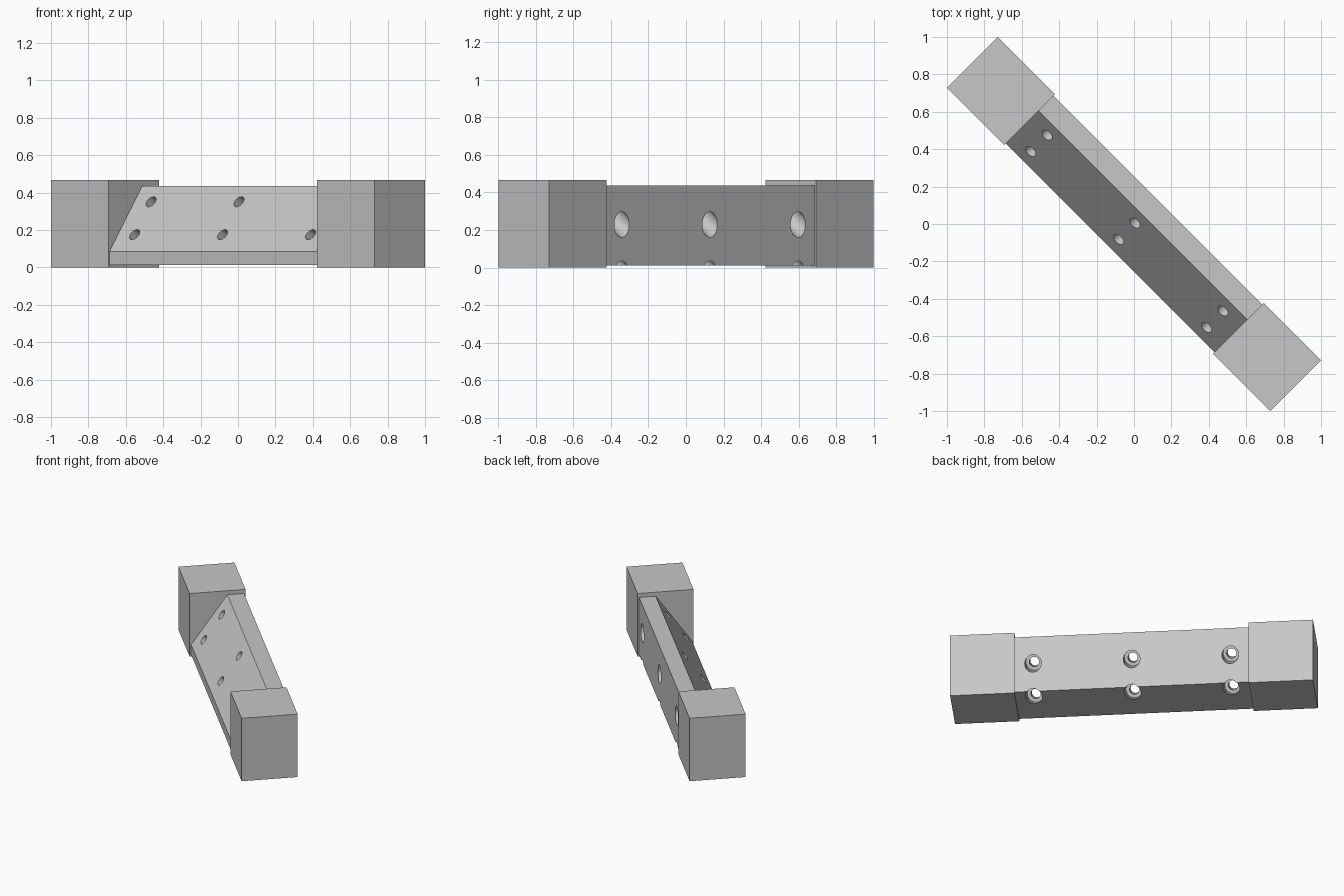
import bpy, bmesh, math
from mathutils import Matrix, Vector

if "Cube" in bpy.data.objects:
    bpy.data.objects.remove(bpy.data.objects["Cube"])

# The whole assembly is laid out along local x, then turned 45 degrees
TURN = Matrix.Rotation(math.radians(-45), 4, 'Z')
HALF_BAR, HALF_ALL, HALF_W = 0.79, 1.223, 0.191
BLOCK_H = 0.466

gray = bpy.data.materials.new("light_gray")
gray.diffuse_color = (0.57, 0.57, 0.57, 1)
gray.use_nodes = True
gray.node_tree.nodes["Principled BSDF"].inputs["Base Color"].default_value = gray.diffuse_color


def prism(name, profile, x0, x1):
    """Extrude a (y, z) profile along local x."""
    bm = bmesh.new()
    face = bm.faces.new([bm.verts.new((x0, y, z)) for y, z in profile])
    out = bmesh.ops.extrude_face_region(bm, geom=[face])
    moved = [v for v in out["geom"] if isinstance(v, bmesh.types.BMVert)]
    bmesh.ops.translate(bm, verts=moved, vec=(x1 - x0, 0, 0))
    bmesh.ops.recalc_face_normals(bm, faces=bm.faces)
    return finish(name, bm)


def finish(name, bm):
    mesh = bpy.data.meshes.new(name)
    bm.to_mesh(mesh)
    bm.free()
    mesh.materials.append(gray)
    ob = bpy.data.objects.new(name, mesh)
    bpy.context.collection.objects.link(ob)
    ob.matrix_world = TURN
    return ob


# Square end blocks
square = [(-HALF_W, 0), (HALF_W, 0), (HALF_W, BLOCK_H), (-HALF_W, BLOCK_H)]
prism("left_end_block", square, -HALF_ALL, -HALF_BAR)
prism("right_end_block", square, HALF_BAR, HALF_ALL)

# Wedge bar with sloping front
foot, crest = Vector((-0.18, 0.086)), Vector((0.067, 0.436))
bar = prism("wedge_bar", [(-0.18, 0.012), (0.18, 0.012), (0.18, 0.436),
                          crest, foot], -HALF_BAR, HALF_BAR)

# Screw holes drilled square to the slope, counterbored from behind
along = (crest - foot).normalized()
axis = Vector((0, along.y, -along.x))
spin = axis.to_track_quat('Z', 'Y').to_matrix().to_4x4()


def drill(radius, start, end):
    bm = bmesh.new()
    for x in (-0.665, 0, 0.665):
        for t in (0.255, 0.757):
            p = foot.lerp(crest, t)
            mid = Vector((x, p.x, p.y)) + axis * (start + end) / 2
            bmesh.ops.create_cone(bm, cap_ends=True, segments=32,
                                  radius1=radius, radius2=radius,
                                  depth=end - start,
                                  matrix=Matrix.Translation(mid) @ spin)
    cutter = finish("drill_cutter", bm)
    mod = bar.modifiers.new("drill", 'BOOLEAN')
    mod.object, mod.operation, mod.solver = cutter, 'DIFFERENCE', 'EXACT'
    bpy.context.view_layer.objects.active = bar
    bpy.ops.object.modifier_apply(modifier=mod.name)
    bpy.data.objects.remove(cutter)


drill(0.033, -0.1, 0.5)
drill(0.056, 0.1, 0.5)

bpy.ops.object.select_all(action='DESELECT')
bar.select_set(True)
bpy.context.view_layer.objects.active = bar
bpy.ops.object.shade_smooth_by_angle(angle=math.radians(30))
